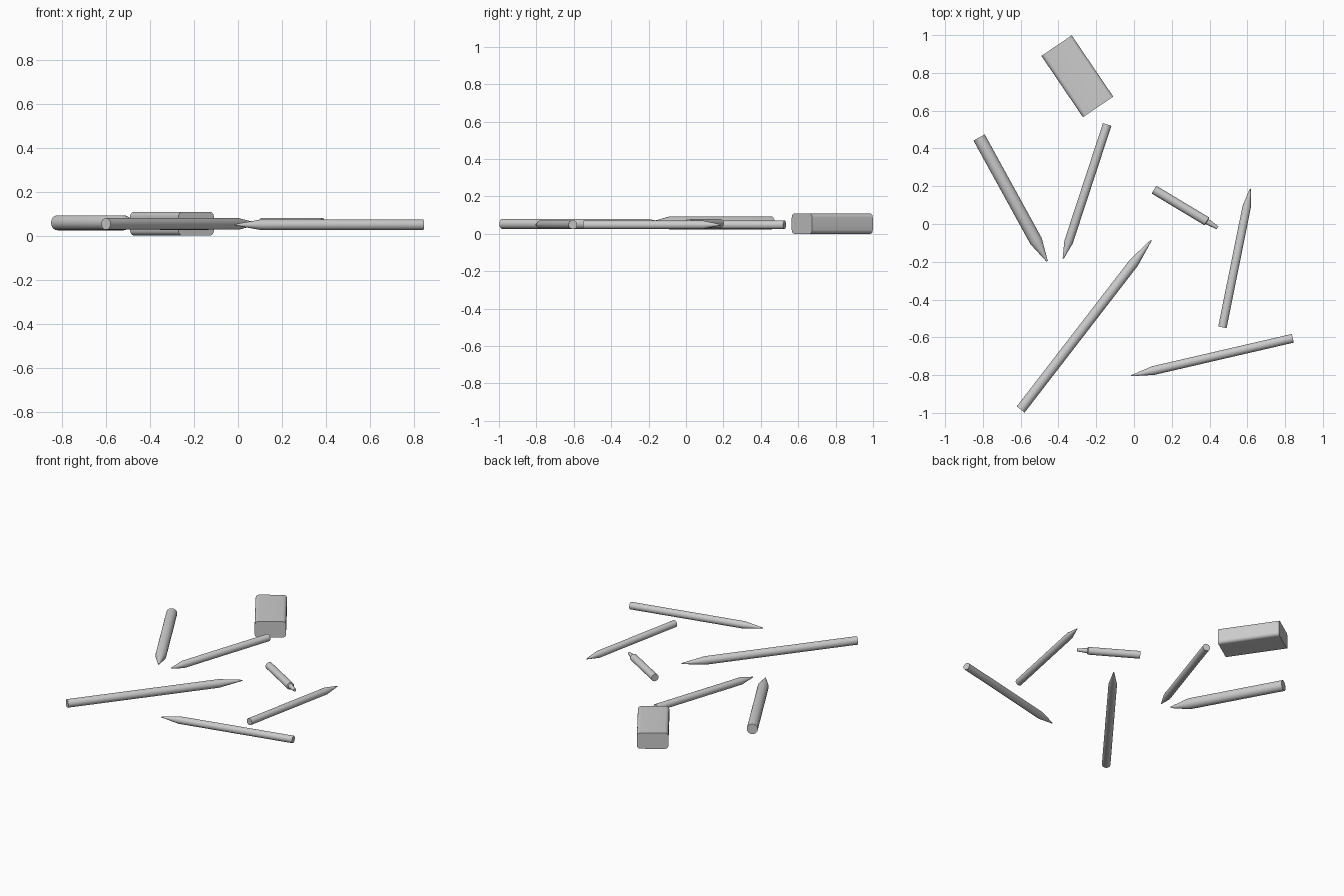
import bpy, bmesh, math
from mathutils import Vector, Matrix

if "Cube" in bpy.data.objects:
    bpy.data.objects.remove(bpy.data.objects["Cube"])

grey = bpy.data.materials.new("plain grey")
grey.diffuse_color = (0.6, 0.6, 0.6, 1)
grey.use_nodes = True
grey.node_tree.nodes["Principled BSDF"].inputs["Base Color"].default_value = grey.diffuse_color


def finish(name, bm):
    bmesh.ops.recalc_face_normals(bm, faces=bm.faces)
    me = bpy.data.meshes.new(name)
    bm.to_mesh(me)
    bm.free()
    me.materials.append(grey)
    ob = bpy.data.objects.new(name, me)
    bpy.context.collection.objects.link(ob)
    bpy.ops.object.select_all(action='DESELECT')
    ob.select_set(True)
    bpy.context.view_layer.objects.active = ob
    bpy.ops.object.shade_smooth_by_angle(angle=math.radians(25))
    return ob


def lathe(name, start, end, z, profile, sides=32):
    """Turned stick lying from start to end; profile = (distance, radius)."""
    a, b = Vector(start), Vector(end)
    d = b - a
    bm = bmesh.new()
    rings = []
    for t, r in profile:
        rings.append([bm.verts.new((t, r * math.cos(2 * math.pi * k / sides),
                                    r * math.sin(2 * math.pi * k / sides)))
                      for k in range(sides)])
    for r0, r1 in zip(rings, rings[1:]):
        for k in range(sides):
            j = (k + 1) % sides
            bm.faces.new((r0[k], r0[j], r1[j], r1[k]))
    bm.faces.new(rings[0])
    bm.faces.new(rings[-1])
    ob = finish(name, bm)
    ob.location = (a.x, a.y, z)
    ob.rotation_euler.z = math.atan2(d.y, d.x)


# Sharpened pencils: name, blunt end, tip, centre height, radius, point length
pencils = [
    ("thick_pencil", (-0.82, 0.458), (-0.46, -0.197), 0.058, 0.034, 0.122),
    ("thin_pencil", (-0.142, 0.527), (-0.375, -0.183), 0.048, 0.0235, 0.092),
    ("long_pencil", (-0.60, -0.982), (0.092, -0.085), 0.053, 0.0265, 0.15),
    ("front_pencil", (0.841, -0.605), (-0.015, -0.803), 0.049, 0.0235, 0.12),
    ("right_pencil", (0.468, -0.547), (0.616, 0.187), 0.048, 0.0225, 0.097),
]
for name, start, tip, z, r, point in pencils:
    length = (Vector(tip) - Vector(start)).length
    lathe(name, start, tip, z, [(0, r), (length - point, r), (length, r * 0.12)])

# Short pen with a stepped nib
lathe("short_pen", (0.106, 0.182), (0.442, -0.02), 0.055,
      [(0, 0.024), (0.325, 0.024), (0.328, 0.016), (0.392, 0.009)])

# Eraser block, rounded along its long edges
bm = bmesh.new()
bmesh.ops.create_cube(bm, size=1, matrix=Matrix.Diagonal((0.392, 0.194, 0.108, 1)))
long_edges = [e for e in bm.edges
              if abs((e.verts[0].co - e.verts[1].co).x) > 0.1]
bmesh.ops.bevel(bm, geom=long_edges, offset=0.022, segments=5,
                profile=0.5, affect='EDGES')
eraser = finish("eraser", bm)
eraser.location = (-0.30, 0.782, 0.054)
eraser.rotation_euler.z = math.radians(-55.9)
